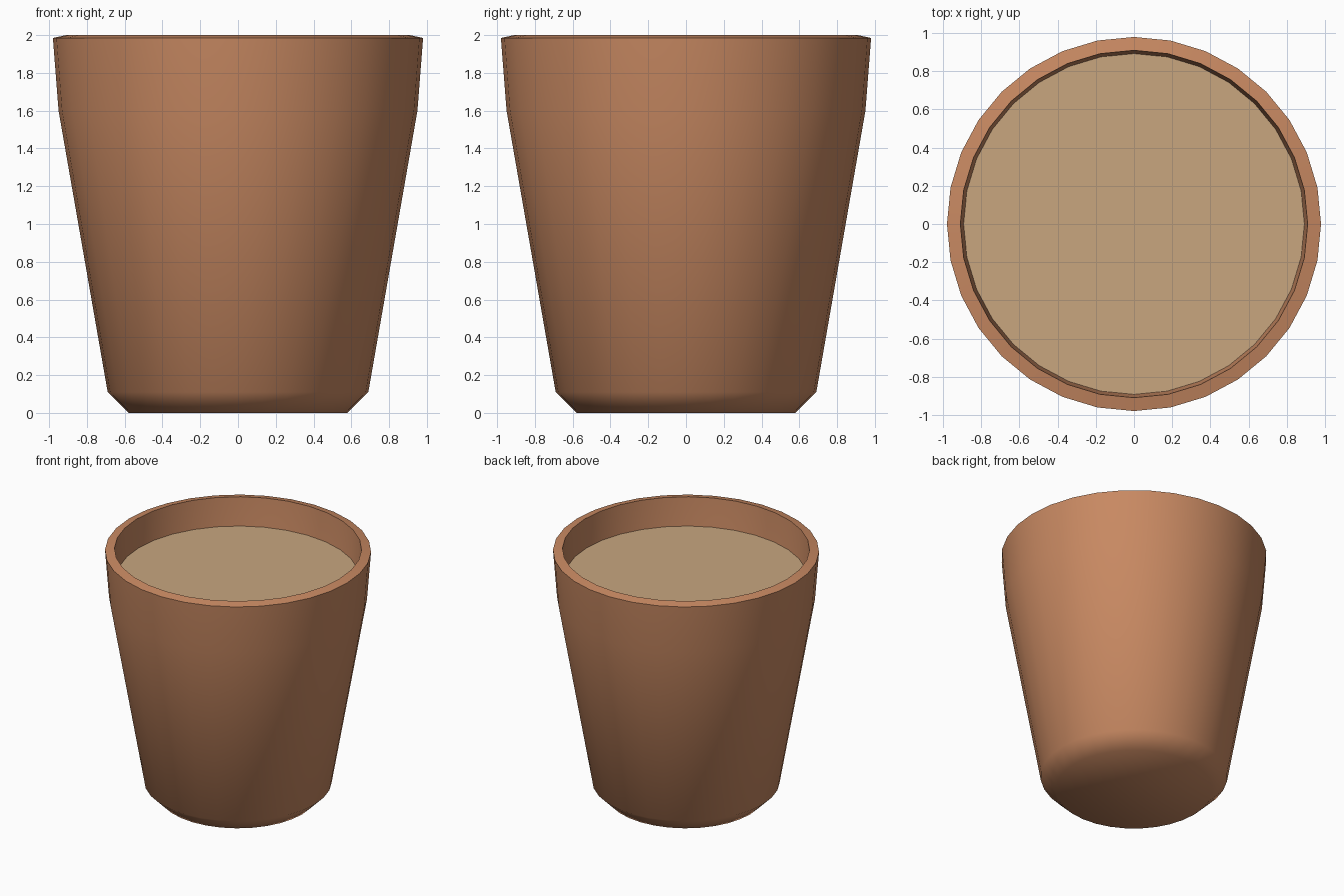
import bpy, bmesh
from math import cos, sin, tau, radians

default = bpy.data.objects.get("Cube")
if default:
    bpy.data.objects.remove(default)

SIDES = 32


def make_material(name, rgb):
    mat = bpy.data.materials.new(name)
    mat.use_nodes = True
    mat.diffuse_color = (*rgb, 1)
    bsdf = next(n for n in mat.node_tree.nodes if n.type == 'BSDF_PRINCIPLED')
    bsdf.inputs["Base Color"].default_value = (*rgb, 1)
    return mat


def lathe(name, profile, mat, cap_start=True, cap_end=True):
    """Turn a (radius, height) profile about z, closing the ends with flat discs."""
    bm = bmesh.new()
    rings = [[bm.verts.new((r * cos(tau * i / SIDES), r * sin(tau * i / SIDES), z))
              for i in range(SIDES)] for r, z in profile]
    for low, high in zip(rings, rings[1:]):
        for i in range(SIDES):
            j = (i + 1) % SIDES
            bm.faces.new((low[i], low[j], high[j], high[i]))
    if cap_start:
        bm.faces.new(rings[0][::-1])
    if cap_end:
        bm.faces.new(rings[-1])
    mesh = bpy.data.meshes.new(name)
    bm.to_mesh(mesh)
    bm.free()
    mesh.materials.append(mat)
    obj = bpy.data.objects.new(name, mesh)
    bpy.context.collection.objects.link(obj)
    bpy.ops.object.select_all(action='DESELECT')
    obj.select_set(True)
    bpy.context.view_layer.objects.active = obj
    bpy.ops.object.shade_smooth_by_angle(angle=radians(60))
    return obj


clay = make_material("terracotta clay", (0.578, 0.25, 0.122))
drink = make_material("milky drink", (0.578, 0.381, 0.212))

# Cup: foot, chamfer, flared wall, rim, then down the inside to the floor
lathe("cup", [(0.58, 0), (0.69, 0.11), (0.95, 1.6), (0.98, 1.985),
              (0.91, 2.0), (0.88, 1.6), (0.63, 0.16), (0.56, 0.1)], clay)

# Drink: a flat surface just below the rim
lathe("drink_surface", [(0.893, 1.77)], drink, cap_start=False)
